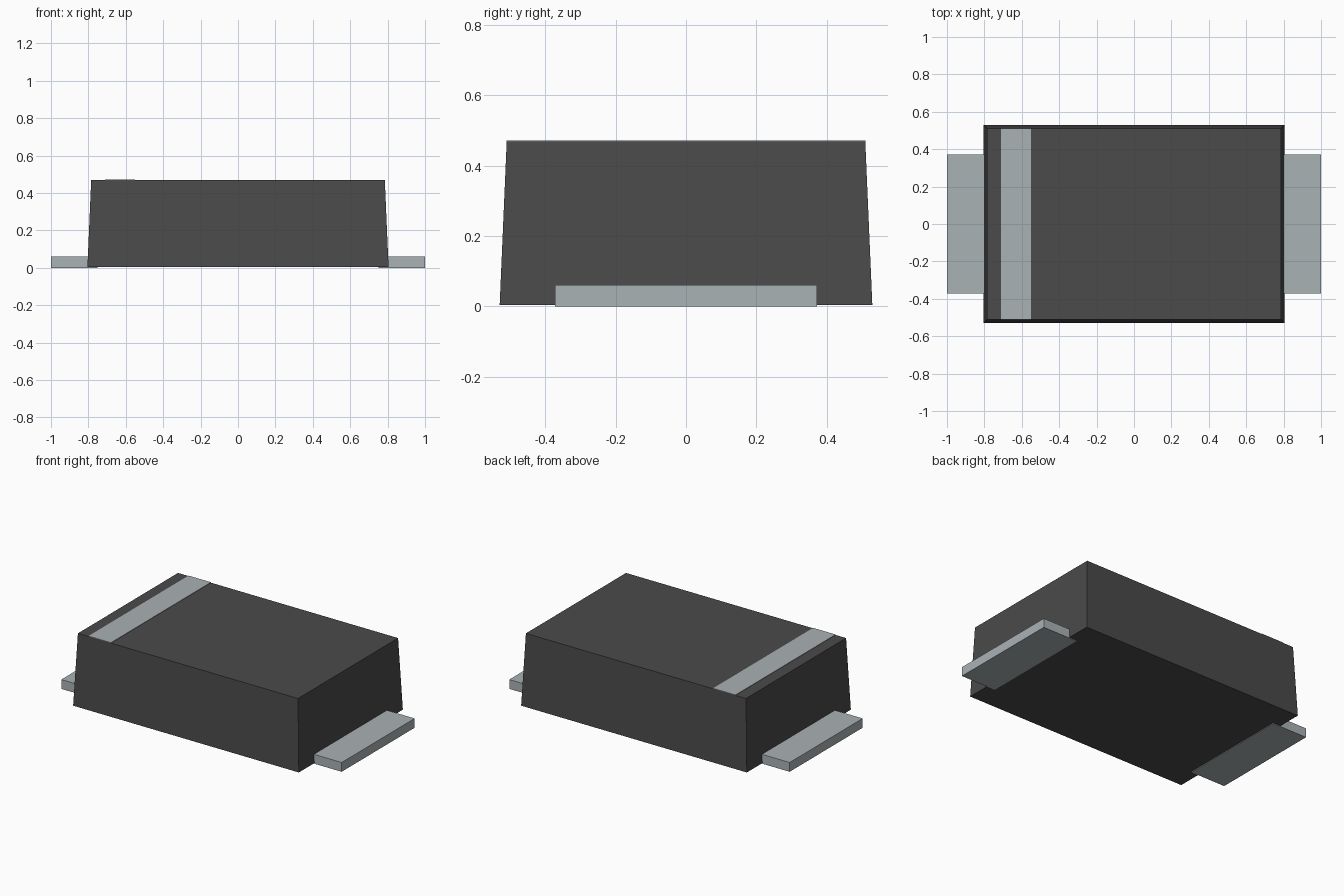
import bpy
import bmesh

cube = bpy.data.objects.get("Cube")
if cube:
    bpy.data.objects.remove(cube, do_unlink=True)


def make_material(name, colour):
    mat = bpy.data.materials.new(name)
    mat.use_nodes = True
    mat.diffuse_color = (*colour, 1)
    mat.node_tree.nodes["Principled BSDF"].inputs["Base Color"].default_value = (*colour, 1)
    return mat


def make_block(name, mat, x, y, z, taper=0):
    """Box between the given ranges, its top drawn in by taper on every side."""
    bm = bmesh.new()
    bmesh.ops.create_cube(bm, size=1)
    centre = (x[0] + x[1]) / 2, (y[0] + y[1]) / 2
    half = (x[1] - x[0]) / 2, (y[1] - y[0]) / 2
    for v in bm.verts:
        top = v.co.z > 0
        inset = taper if top else 0
        for i in range(2):
            side = 1 if v.co[i] > 0 else -1
            v.co[i] = centre[i] + side * (half[i] - inset)
        v.co.z = z[1] if top else z[0]
    mesh = bpy.data.meshes.new(name)
    bm.to_mesh(mesh)
    bm.free()
    mesh.materials.append(mat)
    obj = bpy.data.objects.new(name, mesh)
    bpy.context.collection.objects.link(obj)
    return obj


plastic = make_material("dark plastic", (0.069, 0.069, 0.069))
metal = make_material("pale metal", (0.402, 0.445, 0.462))

# Tapered body, just clear of the ground
make_block("body", plastic, (-0.805, 0.805), (-0.53, 0.53), (0.004, 0.468), taper=0.02)

# Thin painted band across the top near one end
make_block("polarity_band", metal, (-0.71, -0.55), (-0.51, 0.51), (0.466, 0.471))

# Flat terminals tucked slightly under both ends
make_block("left_terminal", metal, (0.75, 1), (-0.372, 0.372), (0, 0.06))
make_block("right_terminal", metal, (-1, -0.75), (-0.372, 0.372), (0, 0.06))
